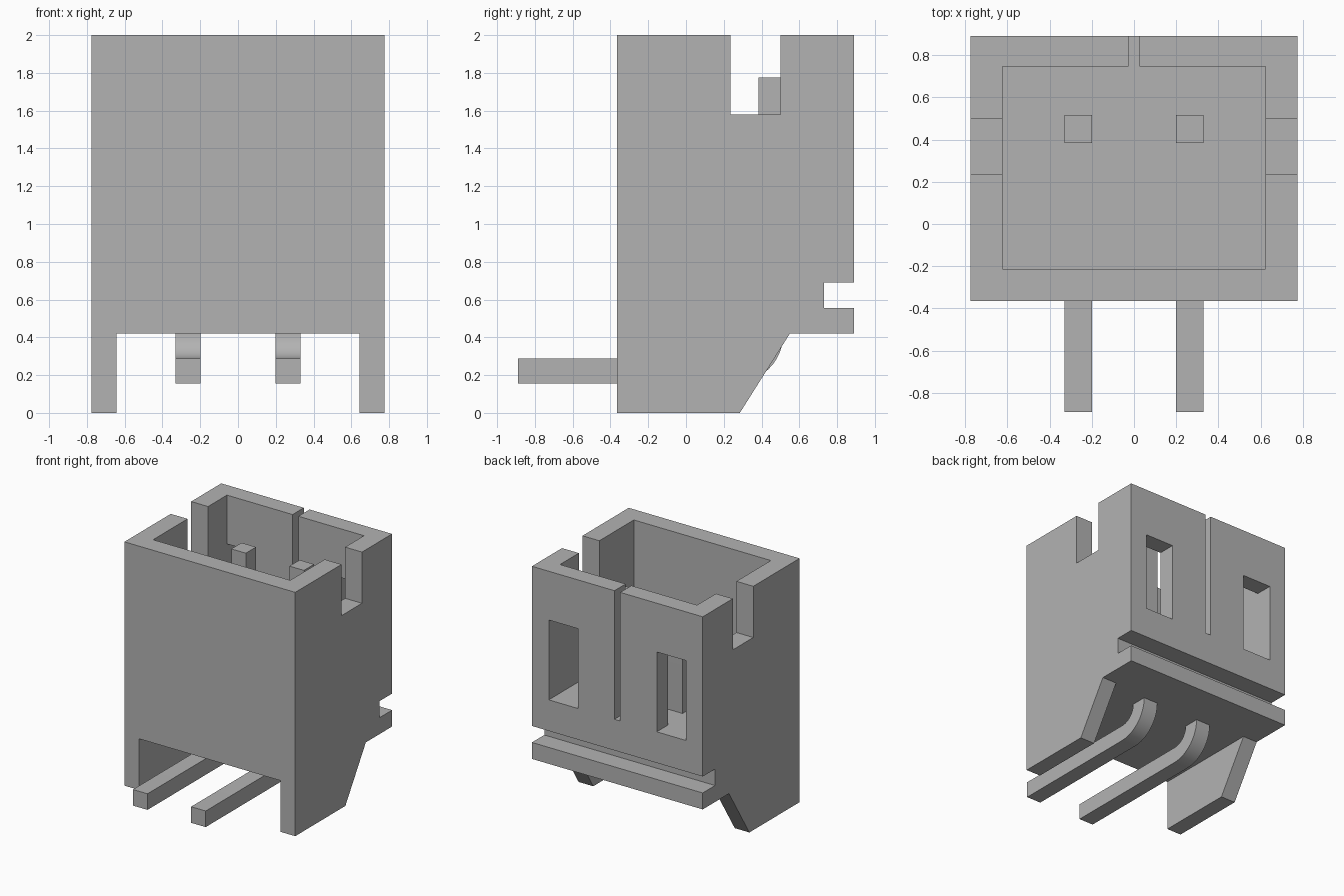
import bpy, bmesh
from math import sin, cos, pi

old = bpy.data.objects.get("Cube")
if old:
    bpy.data.objects.remove(old, do_unlink=True)

grey = bpy.data.materials.new("plain grey")
grey.use_nodes = True
colour = (0.45, 0.45, 0.45, 1)
grey.diffuse_color = colour
grey.node_tree.nodes["Principled BSDF"].inputs["Base Color"].default_value = colour


def extrude(name, profile, x0, x1):
    """Extrude a (y, z) outline from x0 to x1."""
    bm = bmesh.new()
    face = bm.faces.new([bm.verts.new((x0, y, z)) for y, z in profile])
    new = bmesh.ops.extrude_face_region(bm, geom=[face])["geom"]
    bmesh.ops.translate(bm, vec=(x1 - x0, 0, 0),
                        verts=[v for v in new if isinstance(v, bmesh.types.BMVert)])
    bmesh.ops.recalc_face_normals(bm, faces=bm.faces)
    mesh = bpy.data.meshes.new(name)
    bm.to_mesh(mesh)
    bm.free()
    mesh.materials.append(grey)
    obj = bpy.data.objects.new(name, mesh)
    bpy.context.collection.objects.link(obj)
    return obj


def rect(y0, y1, z0, z1):
    return [(y0, z0), (y1, z0), (y1, z1), (y0, z1)]


def activate(obj):
    bpy.ops.object.select_all(action="DESELECT")
    obj.select_set(True)
    bpy.context.view_layer.objects.active = obj


def cut(target, profile, x0, x1):
    """Subtract an extruded outline, then discard the cutter."""
    cutter = extrude("cutter", profile, x0, x1)
    cutter.hide_render = True
    mod = target.modifiers.new("cut", "BOOLEAN")
    mod.operation, mod.solver, mod.object = "DIFFERENCE", "EXACT", cutter
    activate(target)
    bpy.ops.object.modifier_apply(modifier=mod.name)
    bpy.data.objects.remove(cutter, do_unlink=True)


# Housing: side outline with sloped legs and a groove across the back
HALF, FRONT, BACK = 0.775, -0.365, 0.89
FLOOR, UNDER, TOP = 0.945, 0.42, 2.0
outline = [(FRONT, 0), (0.285, 0), (0.55, UNDER), (BACK, UNDER), (BACK, 0.555),
           (0.73, 0.555), (0.73, 0.69), (BACK, 0.69), (BACK, TOP), (FRONT, TOP)]
housing = extrude("housing", outline, -HALF, HALF)

# Gap between the legs, and the open cavity
cut(housing, rect(-0.6, 1, -0.2, UNDER), -0.642, 0.642)
cut(housing, rect(-0.212, 0.745, FLOOR, 2.2), -0.622, 0.622)

# Key slot in the back wall
cut(housing, rect(0.6, 1, FLOOR, 2.2), -0.026, 0.026)

# Side notches and back windows
for s in (-1, 1):
    cut(housing, rect(0.235, 0.5, 1.58, 2.2), *sorted((s * 0.5, s * 0.9)))
    cut(housing, rect(0.6, 1, FLOOR, 1.6), *sorted((s * 0.358, s * 0.622)))

# Bent pins: horizontal tail, quarter bend, upright contact
PIN, INNER, STEPS = 0.132, 0.132, 12
cy, cz = 0.384 - INNER, UNDER


def bend(radius):
    angles = [pi / 2 * i / STEPS for i in range(STEPS + 1)]
    return [(cy + radius * sin(a), cz - radius * cos(a)) for a in angles]


outer, inner = bend(INNER + PIN), bend(INNER)
tip_y, tip_z = -0.89, 1.775
pin_outline = ([(tip_y, outer[0][1])] + outer + [(outer[-1][0], tip_z), (inner[-1][0], tip_z)]
               + inner[::-1] + [(tip_y, inner[0][1])])
for side, x in (("right", -0.264), ("left", 0.264)):
    pin = extrude(side + "_pin", pin_outline, x - PIN / 2, x + PIN / 2)
    activate(pin)
    bpy.ops.object.shade_smooth_by_angle()
